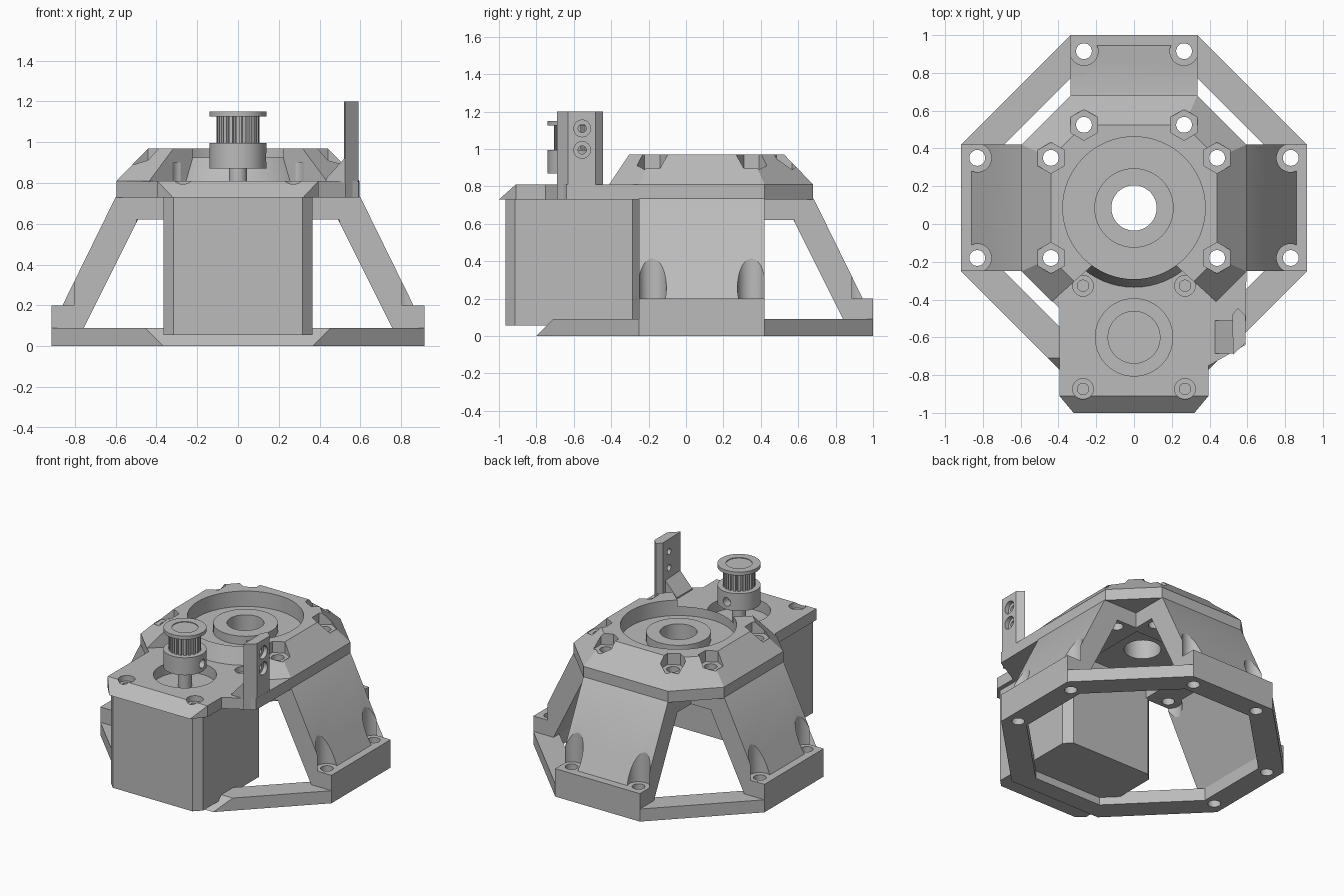
import bpy, bmesh, math
from mathutils import Matrix, Vector

cube = bpy.data.objects.get("Cube")
if cube:
    bpy.data.objects.remove(cube, do_unlink=True)

grey = bpy.data.materials.new("plain_grey")
grey.use_nodes = True
COLOR = (0.5, 0.5, 0.5, 1)
grey.diffuse_color = COLOR
grey.node_tree.nodes["Principled BSDF"].inputs["Base Color"].default_value = COLOR

CY = 0.085          # hub centre in y
MY = -0.6           # motor axis in y


def finish(name, bm):
    bmesh.ops.recalc_face_normals(bm, faces=bm.faces[:])
    mesh = bpy.data.meshes.new(name)
    bm.to_mesh(mesh)
    bm.free()
    mesh.materials.append(grey)
    obj = bpy.data.objects.new(name, mesh)
    bpy.context.collection.objects.link(obj)
    return obj


def prism(name, pts, z0, z1):
    """Extrude a plan outline from z0 to z1."""
    bm = bmesh.new()
    face = bm.faces.new([bm.verts.new((x, y, z0)) for x, y in pts])
    ext = bmesh.ops.extrude_face_region(bm, geom=[face])["geom"]
    bmesh.ops.translate(bm, vec=(0, 0, z1 - z0), verts=[v for v in ext if isinstance(v, bmesh.types.BMVert)])
    return finish(name, bm)


def hull(name, pts):
    bm = bmesh.new()
    for p in pts:
        bm.verts.new(p)
    bmesh.ops.convex_hull(bm, input=bm.verts[:])
    bmesh.ops.dissolve_limit(bm, angle_limit=0.01, verts=bm.verts[:], edges=bm.edges[:])
    return finish(name, bm)


def rod(name, x, y, z0, z1, r, r2=None, n=48):
    bm = bmesh.new()
    bmesh.ops.create_cone(bm, cap_ends=True, segments=n, radius1=r, radius2=r if r2 is None else r2,
                          depth=z1 - z0, matrix=Matrix.Translation((x, y, (z0 + z1) / 2)))
    return finish(name, bm)


def rod_along(name, start, direction, length, r):
    d = Vector(direction)
    bm = bmesh.new()
    bmesh.ops.create_cone(bm, cap_ends=True, segments=24, radius1=r, radius2=r, depth=length,
                          matrix=Matrix.Translation(Vector(start) + d * length / 2) @ d.to_track_quat('Z', 'Y').to_matrix().to_4x4())
    return finish(name, bm)


def combine(obj, tools, op='DIFFERENCE'):
    """Apply booleans and discard the tools."""
    bpy.context.view_layer.objects.active = obj
    for t in tools:
        m = obj.modifiers.new("bool", 'BOOLEAN')
        m.operation, m.solver, m.object = op, 'EXACT', t
        bpy.ops.object.modifier_apply(modifier=m.name)
        bpy.data.objects.remove(t, do_unlink=True)


def octagon(a, h):
    """Cardinal sides at distance a with half width h."""
    pts = [(a, -h), (a, h), (h, a), (-h, a), (-a, h), (-a, -h), (-h, -a), (h, -a)]
    return [(x, y + CY) for x, y in pts]


def at(pts, z):
    return [(x, y, z) for x, y in pts]


# Hole positions
foot_holes = [(sx * 0.265, 0.915) for sx in (-1, 1)] + [(sx * 0.83, CY + s * 0.265) for sx in (-1, 1) for s in (-1, 1)]
hub_bolts = [(sx * 0.265, 0.525) for sx in (-1, 1)] + [(sx * 0.44, CY + s * 0.265) for sx in (-1, 1) for s in (-1, 1)]

# Base ring with sloped front
ring = prism("base_ring", octagon(0.915, 0.335), 0, 0.09)
combine(ring, [prism("cut", octagon(0.755, 0.269), -0.1, 0.2),
               hull("cut", [(x, y, z) for x in (-1, 1) for y, z in
                            ((-0.9, -0.1), (-0.9, 0.2), (-0.6, 0.2))])])
combine(ring, [rod("cut", x, y, -0.1, 0.3, 0.042, n=24) for x, y in foot_holes])

# Three legs with feet: side profile extruded, then turned round the hub
profile = [(0.915, 0), (0.915, 0.2), (0.86, 0.2), (0.6, 0.73), (0.58, 0.75), (0.3, 0.75),
           (0.3, 0.62), (0.49, 0.62), (0.755, 0.09), (0.755, 0)]
legs = []
for side, turn in (("left", 0), ("back", 90), ("right", 180)):
    leg = prism(side + "_leg", profile, -0.335, 0.335)
    leg.data.transform(Matrix.Translation((0, CY, 0)) @ Matrix.Rotation(math.radians(turn), 4, 'Z')
                       @ Matrix.Rotation(math.radians(90), 4, 'X'))
    legs.append(leg)
    near = lambda p: (p[0] > 0.4, p[1] > 0.5, p[0] < -0.4)[turn // 90]
    for x, y in filter(near, foot_holes):
        combine(leg, [rod("cut", x, y, -0.1, 0.3, 0.042, n=24), rod("cut", x, y, 0.2, 0.6, 0.075)])
    for x, y in filter(near, hub_bolts):
        combine(leg, [rod("cut", x, y, 0.1, 0.62, 0.09), rod("cut", x, y, 0.5, 0.9, 0.042, n=24)])

# Deck: hub octagon, motor plate and bracket shelf in one outline
deck = prism("deck", [(0.335, 0.68), (0.595, 0.42), (0.595, -0.25), (0.59, -0.64), (0.395, -0.75),
                      (0.395, -0.91), (-0.395, -0.91), (-0.395, -0.445), (-0.595, -0.25),
                      (-0.595, 0.42), (-0.335, 0.68)], 0.73, 0.81)
lip = hull("lip", [(s * x, y, z) for s in (-1, 1) for x, y, z in
                   ((0.395, -0.91, 0.81), (0.395, -0.91, 0.73), (0.32, -1.0, 0.73),
                    (0.38, -0.88, 0.80), (0.38, -0.88, 0.74))])
crown = hull("crown", at(octagon(0.57, 0.32), 0.76) + at(octagon(0.595, 0.335), 0.81) + at(octagon(0.44, 0.265), 0.97))
combine(crown, [prism("cut", [(0.15, -0.155), (0.75, -0.695), (0.75, -1.1), (-0.75, -1.1), (-0.75, -0.695), (-0.15, -0.155)], 0.785, 1.1)])
combine(deck, [lip, crown, rod("front_cone", 0, CY, 0.77, 0.97, 0.435, 0.36, 64)], 'UNION')

# Bearing pocket, bolt pockets, motor opening and screw holes
combine(deck, [rod("cut", 0, CY, 0.86, 1.1, 0.377, n=64)])
combine(deck, [rod("bearing_rim", 0, CY, 0.84, 0.92, 0.21)], 'UNION')
combine(deck, [rod("cut", 0, CY, 0.5, 1.1, 0.12), rod("cut", 0, MY, 0.7, 1.0, 0.205)])
for x, y in hub_bolts:
    combine(deck, [rod("cut", x, y, 0.89, 1.1, 0.082, n=6), rod("cut", x, y, 0.5, 1.0, 0.042, n=24)])
for x in (-0.27, 0.27):
    for y in (-0.327, -0.873):
        combine(deck, [rod("cut", x, y, 0.77, 0.9, 0.055, n=24), rod("cut", x, y, 0.6, 0.9, 0.03, n=24)])

# Motor with chamfered upright edges
w, d, c = 0.365, 0.365, 0.05
motor = prism("motor_body", [(w, d - c + MY), (w - c, d + MY), (c - w, d + MY), (-w, d - c + MY),
                             (-w, c - d + MY), (c - w, MY - d), (w - c, MY - d), (w, c - d + MY)], 0.055, 0.731)

# Motor shaft and toothed pulley
shaft = rod("motor_shaft", 0, MY, 0.72, 1.145, 0.045, n=24)
collar = rod("pulley_collar", 0, MY, 0.87, 0.995, 0.14)
for direction in ((1, 0, 0), (0, 1, 0)):
    combine(collar, [rod_along("cut", Vector((0, MY, 0.925)) + Vector(direction) * 0.08, direction, 0.2, 0.03)])
teeth = 20
outline = []
for i in range(teeth):
    for k, r in ((-0.3, 0.106), (0.2, 0.106), (0.3, 0.09), (0.6, 0.09)):
        a = (i + k) * math.tau / teeth
        outline.append((r * math.cos(a), MY + r * math.sin(a)))
gear = prism("pulley_teeth", outline, 0.99, 1.13)
flange = rod("pulley_flange", 0, MY, 1.125, 1.15, 0.14)
combine(flange, [rod("cut", 0, MY, 1.145, 1.2, 0.085)])

# Upright sensor bracket with two screw holes and a gusset
bracket = prism("sensor_bracket", [(0.525, -0.69), (0.59, -0.63), (0.59, -0.485), (0.55, -0.445), (0.52, -0.48)], 0.73, 1.2)
for z in (0.995, 1.11):
    combine(bracket, [rod_along("cut", (0.56, -0.555, z), (1, 0, 0), 0.1, 0.045),
                      rod_along("cut", (0.4, -0.555, z), (1, 0, 0), 0.3, 0.022)])
gusset = hull("bracket_gusset", [(x, y, z) for y in (-0.685, -0.51) for x, z in
                                 ((0.43, 0.8), (0.53, 0.8), (0.53, 0.93), (0.43, 0.82))])

# Keep edges crisp, curves smooth
for o in (ring, deck, collar, flange, shaft, bracket, *legs):
    bpy.ops.object.select_all(action='DESELECT')
    o.select_set(True)
    bpy.context.view_layer.objects.active = o
    bpy.ops.object.shade_smooth_by_angle(angle=math.radians(25))
